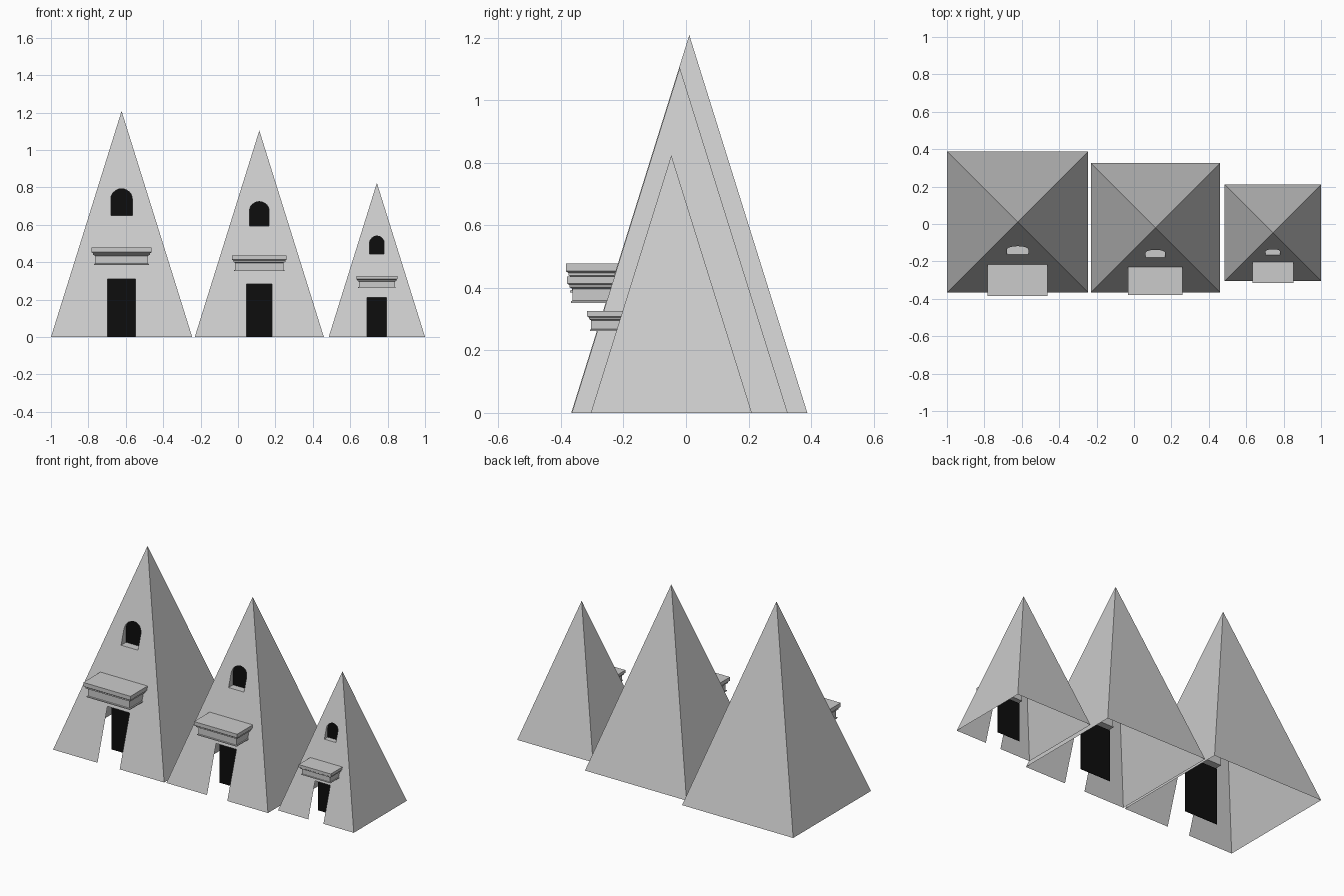
import bpy, bmesh, math

cube = bpy.data.objects.get("Cube")
if cube:
    bpy.data.objects.remove(cube, do_unlink=True)


def material(name, rgb):
    m = bpy.data.materials.new(name)
    m.use_nodes = True
    m.diffuse_color = (*rgb, 1)
    m.node_tree.nodes["Principled BSDF"].inputs["Base Color"].default_value = (*rgb, 1)
    return m


STONE = material("grey stone", (0.6, 0.6, 0.6))
BLACK = material("black", (0.004, 0.004, 0.004))

# All part sizes are in units of half the pyramid's base width
HEIGHT = 3.2
DOOR_W, DOOR_H = 0.2, 0.82            # doorway half width and height
WIN_R, WIN_LOW, WIN_SPRING = 0.152, 1.72, 1.953
PANE_Y = -0.335                       # back of the window recess


def finish(bm, name, house, mats):
    """Scale and place a part, then make it an object."""
    cx, cy, s = house
    bmesh.ops.remove_doubles(bm, verts=bm.verts, dist=1e-5)
    bmesh.ops.recalc_face_normals(bm, faces=bm.faces)
    for v in bm.verts:
        v.co = (cx + v.co.x * s, cy + v.co.y * s, v.co.z * s)
    me = bpy.data.meshes.new(name)
    bm.to_mesh(me)
    bm.free()
    for m in mats:
        me.materials.append(m)
    ob = bpy.data.objects.new(name, me)
    bpy.context.collection.objects.link(ob)
    return ob


def add_face(bm, points, mat=0):
    f = bm.faces.new([bm.verts.new(p) for p in points])
    f.material_index = mat
    return f


def on_front(x, z):
    """Point on the sloping front wall."""
    return (x, -(1 - z / HEIGHT), z)


def pyramid(name, house):
    bm = bmesh.new()
    # right half of the arched window outline, from crown to sill centre
    arch = [(WIN_R * math.sin(a), WIN_SPRING + WIN_R * math.cos(a))
            for a in (i * math.pi / 12 for i in range(7))]
    arch += [(WIN_R, WIN_LOW), (0, WIN_LOW)]
    half = [(0, HEIGHT)] + arch + [(0, DOOR_H), (DOOR_W, DOOR_H), (DOOR_W, 0), (1, 0)]
    for side in (1, -1):
        # front wall with the window and doorway left open
        add_face(bm, [on_front(side * x, z) for x, z in half])
        # window reveal and dark pane
        for (x0, z0), (x1, z1) in zip(arch, arch[1:]):
            add_face(bm, [on_front(side * x0, z0), on_front(side * x1, z1),
                          (side * x1, PANE_Y, z1), (side * x0, PANE_Y, z0)])
        add_face(bm, [(side * x, PANE_Y, z) for x, z in arch], 1)
    # side and back walls, open underneath
    apex = (0, 0, HEIGHT)
    base = [(1, -1, 0), (1, 1, 0), (-1, 1, 0), (-1, -1, 0)]
    for a, b in zip(base, base[1:]):
        add_face(bm, [a, b, apex])
    return finish(bm, name, house, (STONE, BLACK))


def ledge(name, house):
    # moulding profile: outset from the core block, height
    profile = [(0.014, 1.02), (0.014, 1.035), (0, 1.04), (0, 1.15),
               (0.028, 1.165), (0.028, 1.185), (0.05, 1.2), (0.05, 1.265)]
    bm = bmesh.new()
    rings = []
    for o, z in profile:
        w, f = 0.375 + o, -0.995 - o
        rings.append([(-w, f, z), (w, f, z), (w, -0.51, z), (-w, -0.51, z)])
    for low, high in zip(rings, rings[1:]):
        for i in range(4):
            j = (i + 1) % 4
            add_face(bm, [low[i], low[j], high[j], high[i]])
    add_face(bm, rings[0])
    add_face(bm, rings[-1])
    return finish(bm, name, house, (STONE,))


def door(name, house):
    # dark panel set back inside the doorway
    bm = bmesh.new()
    bmesh.ops.create_cube(bm, size=1)
    for v in bm.verts:
        v.co = (v.co.x * 0.6, -0.495 + v.co.y * 0.01, (v.co.z + 0.5) * 0.92)
    return finish(bm, name, house, (BLACK,))


# centre x, centre y, half base width
houses = {
    "large": (-0.6225, 0.0105, 0.3775),
    "medium": (0.114, -0.02, 0.345),
    "small": (0.7425, -0.047, 0.2575),
}
for size, house in houses.items():
    pyramid(size + "_pyramid", house)
    ledge(size + "_door_ledge", house)
    door(size + "_door", house)
